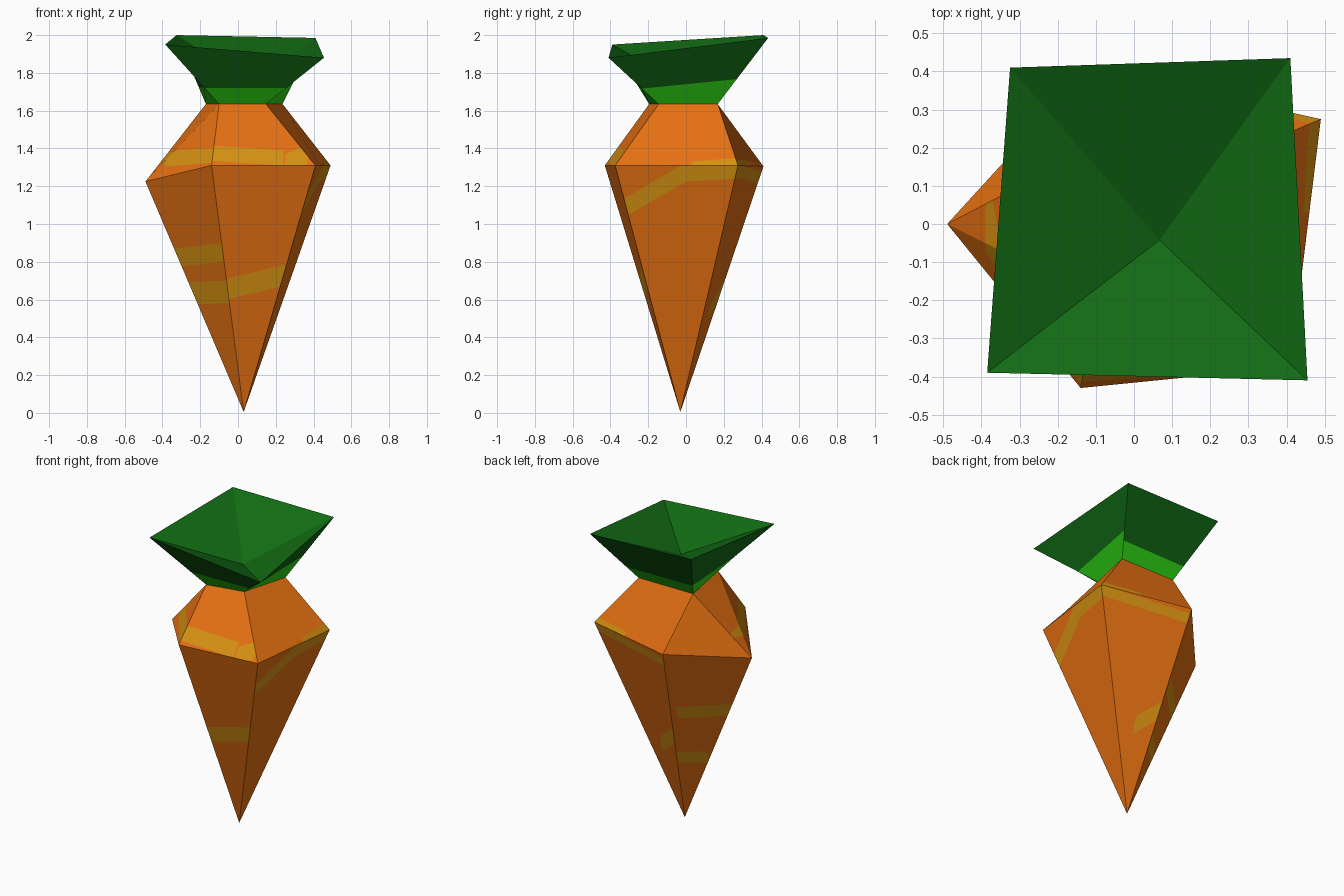
import bpy
from mathutils import Vector as V

if "Cube" in bpy.data.objects:
    bpy.data.objects.remove(bpy.data.objects["Cube"])


def material(name, rgb):
    m = bpy.data.materials.new(name)
    m.diffuse_color = (*rgb, 1)
    m.use_nodes = True
    m.node_tree.nodes["Principled BSDF"].inputs["Base Color"].default_value = m.diffuse_color
    return m


orange = material("orange", (0.80, 0.165, 0.006))
stripe = material("amber stripe", (0.68, 0.29, 0.006))
dark_green = material("dark green", (0.006, 0.15, 0.007))
bright_green = material("bright green", (0.03, 0.75, 0.008))


def clip(poly, co, no):
    """Part of the polygon on the positive side of a plane."""
    out = []
    for a, b in zip(poly, poly[1:] + poly[:1]):
        da, db = (a - co).dot(no), (b - co).dot(no)
        if da >= 0:
            out.append(a)
        if (da >= 0) != (db >= 0):
            out.append(a.lerp(b, da / (da - db)))
    return out if len(out) > 2 else []


def paint(poly, bands):
    """Cut slanted bands (axis, u0, u1, z0, z1, thickness) out of a face."""
    pieces = [(poly, 0)]
    for axis, u0, u1, z0, z1, thick in bands:
        along = V((1, 0, 0)) if axis == 0 else V((0, 1, 0))
        no = V((0, 0, 1)) - along * ((z1 - z0) / (u1 - u0))
        low = along * u0 + V((0, 0, z0))
        planes = [(low, no), (low + V((0, 0, thick)), -no),
                  (along * u0, along), (along * u1, -along)]
        result = []
        for p, mat in pieces:
            if mat:
                result.append((p, mat))
                continue
            for co, n in planes:
                result.append((clip(p, co, -n), 0))
                p = clip(p, co, n)
                if not p:
                    break
            result.append((p, 1))
        pieces = [r for r in result if r[0]]
    return pieces


def build(name, faces, mats):
    """faces: list of (corner points, bands)."""
    verts, polys, idx = [], [], []
    for poly, bands in faces:
        for p, mat in paint(poly, bands):
            polys.append(range(len(verts), len(verts) + len(p)))
            verts += p
            idx.append(mat)
    me = bpy.data.meshes.new(name)
    me.from_pydata(verts, [], [list(p) for p in polys])
    for m in mats:
        me.materials.append(m)
    me.polygons.foreach_set("material_index", idx)
    me.update()
    ob = bpy.data.objects.new(name, me)
    bpy.context.collection.objects.link(ob)


# Cross-sections, anticlockwise from the left
tip = V((0.03, -0.03, 0.005))
S = [V(p) for p in ((-0.49, 0, 1.225), (-0.14, -0.43, 1.31), (0.41, -0.375, 1.31),
                    (0.49, 0.275, 1.31), (-0.115, 0.41, 1.305))]
N = [V(p) for p in ((-0.17, 0.167, 1.635), (-0.1, -0.195, 1.635),
                    (0.148, -0.145, 1.635), (0.236, 0.168, 1.635))]
R = [V(p) for p in ((-0.325, 0.41, 2.0), (-0.385, -0.39, 1.95),
                    (0.455, -0.41, 1.88), (0.41, 0.435, 1.985))]
centre = V((0.067, -0.042, 1.757))

# Root: five long sides to the tip, with stripes
lower_bands = [
    [(0, -0.34, -0.08, 0.77, 0.80, 0.10), (0, -0.26, 0, 0.575, 0.58, 0.12)],
    [(0, -0.06, 0.25, 0.60, 0.675, 0.11)],
    [(1, -0.32, 0.0, 1.04, 1.225, 0.10), (1, 0.0, 0.27, 1.225, 1.24, 0.10)],
    [(0, -0.115, 0.49, 1.215, 1.25, 0.06), (0, -0.06, 0.10, 0.62, 0.48, 0.11)],
    [(0, -0.35, -0.09, 0.78, 0.79, 0.09), (0, -0.16, 0.0, 0.42, 0.44, 0.09)],
]
root = [([S[i], tip, S[(i + 1) % 5]], lower_bands[i]) for i in range(5)]

# Root shoulders
root += [
    ([S[0], S[1], N[1]], [(0, -0.39, -0.1, 1.305, 1.325, 0.08)]),
    ([S[0], N[1], N[0]], [(0, -0.39, -0.2, 1.305, 1.32, 0.07)]),
    ([S[1], S[2], N[2], N[1]], [(0, -0.15, 0.24, 1.335, 1.31, 0.08),
                                (0, 0.25, 0.37, 1.27, 1.32, 0.10)]),
    ([S[2], S[3], N[3], N[2]], [(1, 0.03, 0.27, 1.27, 1.29, 0.06)]),
    ([S[3], S[4], N[0], N[3]], [(0, 0.22, 0.5, 1.29, 1.30, 0.045)]),
    ([S[4], S[0], N[0]], []),
]
build("carrot_root", root, [orange, stripe])

# Leaf crown: flared walls, bright at the base, and a sunken top
base = [(1, -1, 1, 1.6, 1.6, 0.125), (0, -1, 1, 1.6, 1.6, 0.12),
        (1, -0.4, 0.4, 1.57, 1.65, 0.13), (0, -1, 1, 1.6, 1.6, 0.12)]
crown = []
for i in range(4):
    j = (i + 1) % 4
    crown.append(([N[i], N[j], R[j], R[i]], [base[i]]))
    crown.append(([R[i], R[j], centre], []))
build("leaf_crown", crown, [dark_green, bright_green])
